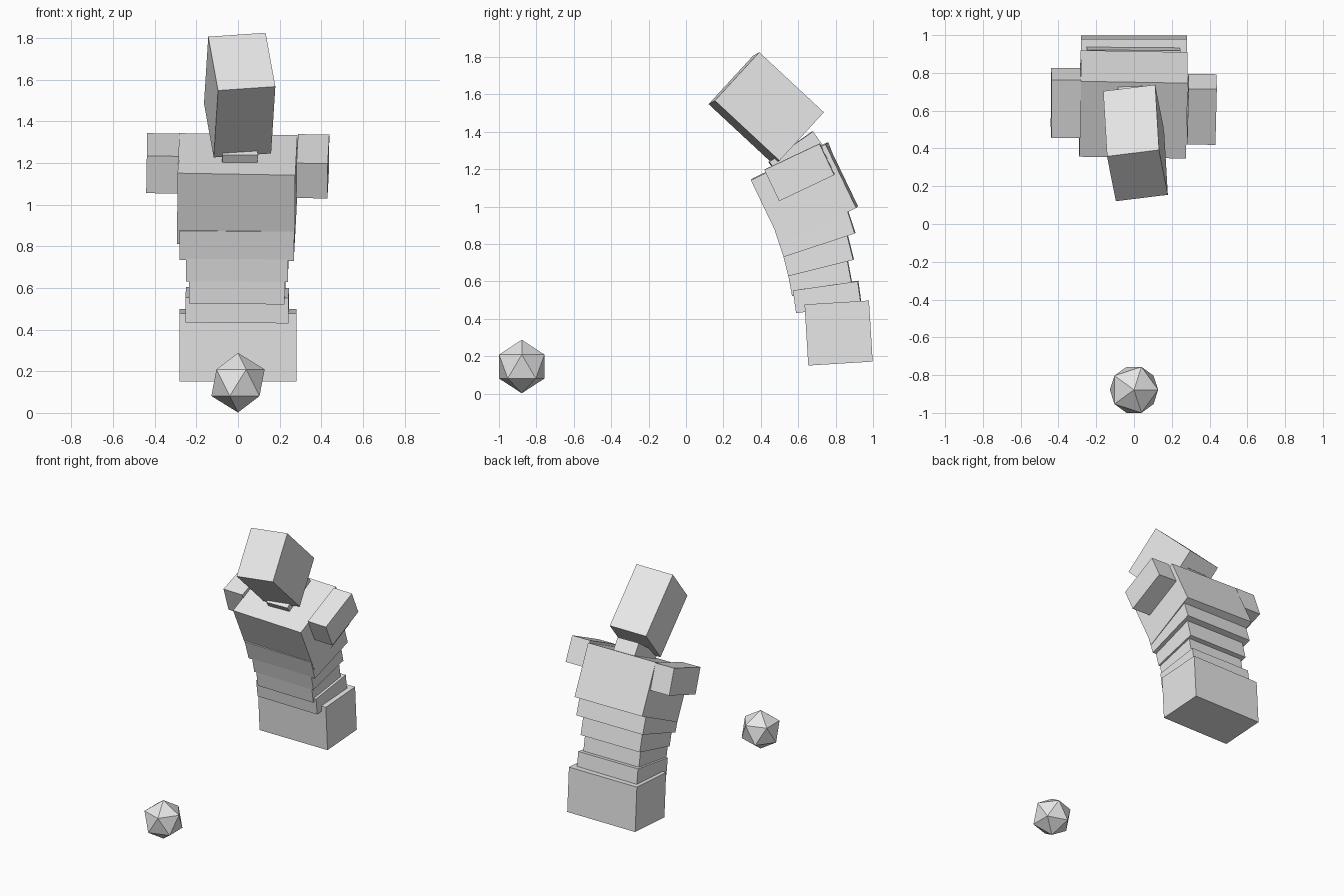
import bpy
from math import radians

grey = bpy.data.materials.new("plain_grey")
grey.diffuse_color = (0.8, 0.8, 0.8, 1)


def box(name, centre, size, tilt):
    """Flat-faced block: centre, full size and x, y, z rotation in degrees."""
    bpy.ops.mesh.primitive_cube_add(size=1, location=centre,
                                    rotation=[radians(a) for a in tilt])
    ob = bpy.context.object
    ob.name = name
    ob.scale = size
    ob.data.materials.append(grey)
    return ob


# Pelvis and the stacked spine blocks, curling forward as they rise
box("pelvis", (0, 0.816, 0.324), (0.56, 0.345, 0.327), (3.5, 0, 0))
spine = [
    # y, z, width, depth, height, lean
    (0.755, 0.517, 0.495, 0.350, 0.123, 8),
    (0.715, 0.626, 0.460, 0.325, 0.150, 10.5),
    (0.705, 0.743, 0.490, 0.358, 0.144, 14),
    (0.691, 0.865, 0.550, 0.401, 0.147, 18.3),
]
for i, (y, z, w, d, h, lean) in enumerate(spine, 1):
    box(f"waist_block_{i}", (-0.004, y, z), (w, d, h), (lean, 0.4, -0.4))

# Chest, neck and head
box("chest", (-0.004, 0.633, 1.072), (0.565, 0.443, 0.378), (25.7, 1, -1))
box("neck", (0.005, 0.597, 1.267), (0.17, 0.285, 0.13), (35, 0, 2))
box("head", (0.008, 0.429, 1.526), (0.278, 0.354, 0.472), (47, -3.9, 7))

# Shoulder stubs, each swung by its own amount
box("left_shoulder", (-0.361, 0.640, 1.198), (0.155, 0.326, 0.190), (19.5, 1, 0))
box("right_shoulder", (0.359, 0.607, 1.184), (0.150, 0.326, 0.185), (25.3, 1, -1))

# Faceted ball on the ground in front
bpy.ops.mesh.primitive_ico_sphere_add(subdivisions=1, radius=0.143,
                                      location=(0, -0.878, 0.145))
ball = bpy.context.object
ball.name = "ball"
ball.data.materials.append(grey)
